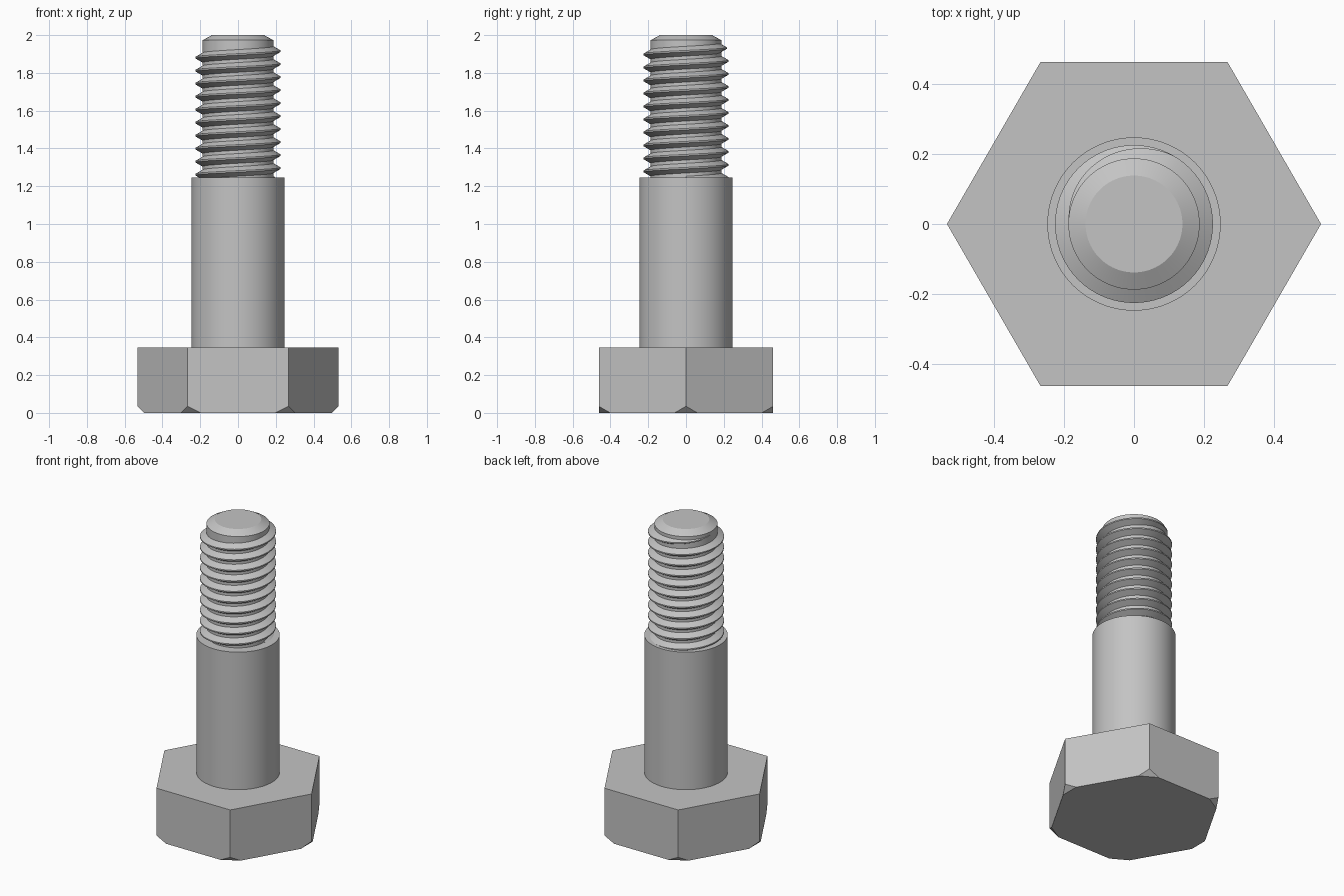
import bpy, bmesh, math
from mathutils import Vector

cube = bpy.data.objects.get("Cube")
if cube:
    bpy.data.objects.remove(cube, do_unlink=True)

steel = bpy.data.materials.new("grey_steel")
steel.use_nodes = True
GREY = (0.55, 0.55, 0.55, 1)
steel.diffuse_color = GREY
steel.node_tree.nodes["Principled BSDF"].inputs["Base Color"].default_value = GREY


def finish(bm, name, smooth=True):
    bmesh.ops.recalc_face_normals(bm, faces=bm.faces[:])
    mesh = bpy.data.meshes.new(name)
    bm.to_mesh(mesh)
    bm.free()
    mesh.materials.append(steel)
    obj = bpy.data.objects.new(name, mesh)
    bpy.context.collection.objects.link(obj)
    if smooth:
        bpy.ops.object.select_all(action='DESELECT')
        bpy.context.view_layer.objects.active = obj
        obj.select_set(True)
        bpy.ops.object.shade_smooth_by_angle(angle=math.radians(25))
    return obj


def turned(name, profile, sides=96):
    """Solid of stacked rings from (radius, z) pairs, capped at both ends."""
    bm = bmesh.new()
    rings = []
    for r, z in profile:
        rings.append([bm.verts.new((r * math.cos(i * math.tau / sides),
                                    r * math.sin(i * math.tau / sides), z))
                      for i in range(sides)])
    for a, b in zip(rings, rings[1:]):
        for i in range(sides):
            j = (i + 1) % sides
            bm.faces.new((a[i], a[j], b[j], b[i]))
    bm.faces.new(rings[0])
    bm.faces.new(rings[-1])
    return finish(bm, name)


# Hexagonal head with its six lower corners cut off at an angle
HEX_R, HEAD_TOP, CUT = 0.533, 0.345, 0.035
bm = bmesh.new()
base = [bm.verts.new((HEX_R * math.cos(k * math.pi / 3),
                      HEX_R * math.sin(k * math.pi / 3), 0)) for k in range(6)]
face = bm.faces.new(base)
top = bmesh.ops.extrude_face_region(bm, geom=[face])
bmesh.ops.translate(bm, vec=(0, 0, HEAD_TOP),
                    verts=[v for v in top["geom"] if isinstance(v, bmesh.types.BMVert)])
for k in range(6):
    d = Vector((math.cos(k * math.pi / 3), math.sin(k * math.pi / 3), 0))
    cut = bmesh.ops.bisect_plane(
        bm, geom=bm.verts[:] + bm.edges[:] + bm.faces[:], clear_outer=True,
        plane_co=d * HEX_R + Vector((0, 0, CUT)), plane_no=d - Vector((0, 0, 1)))
    bmesh.ops.holes_fill(bm, edges=[e for e in bm.edges if e.is_boundary], sides=0)
finish(bm, "hex_head", smooth=False)

# Plain shank and the threaded core with a chamfered tip
SHANK_TOP, CORE_R = 1.245, 0.187
turned("shank", [(0.247, HEAD_TOP), (0.247, SHANK_TOP)])
turned("thread_core", [(CORE_R, SHANK_TOP), (CORE_R, 1.973), (0.138, 2.0)])

# Helical thread ridge, fading into the core at its upper end
PITCH, CREST_R, STEPS = 0.0688, 0.225, 72
PHASE_Z = 1.915
FADE_START, FADE_END = math.radians(60), math.radians(175)
ROOT_HALF, CREST_HALF = 0.028, 0.004
start = -10 * math.tau
count = round((FADE_END - start) / math.tau * STEPS)
bm = bmesh.new()
sections = []
for i in range(count + 1):
    a = start + (FADE_END - start) * i / count
    fade = min(1, max(0, (FADE_END - a) / (FADE_END - FADE_START)))
    crest = CORE_R + (CREST_R - CORE_R) * fade
    root = CREST_HALF + (ROOT_HALF - CREST_HALF) * fade
    z = PHASE_Z + PITCH * a / math.tau
    shape = ((CORE_R - 0.004, -root), (crest, -CREST_HALF),
             (crest, CREST_HALF), (CORE_R - 0.004, root))
    sections.append([bm.verts.new((r * math.cos(a), r * math.sin(a), z + dz))
                     for r, dz in shape])
for a, b in zip(sections, sections[1:]):
    for j in range(4):
        n = (j + 1) % 4
        bm.faces.new((a[j], a[n], b[n], b[j]))
bm.faces.new(sections[0])
bm.faces.new(sections[-1])
finish(bm, "thread")
